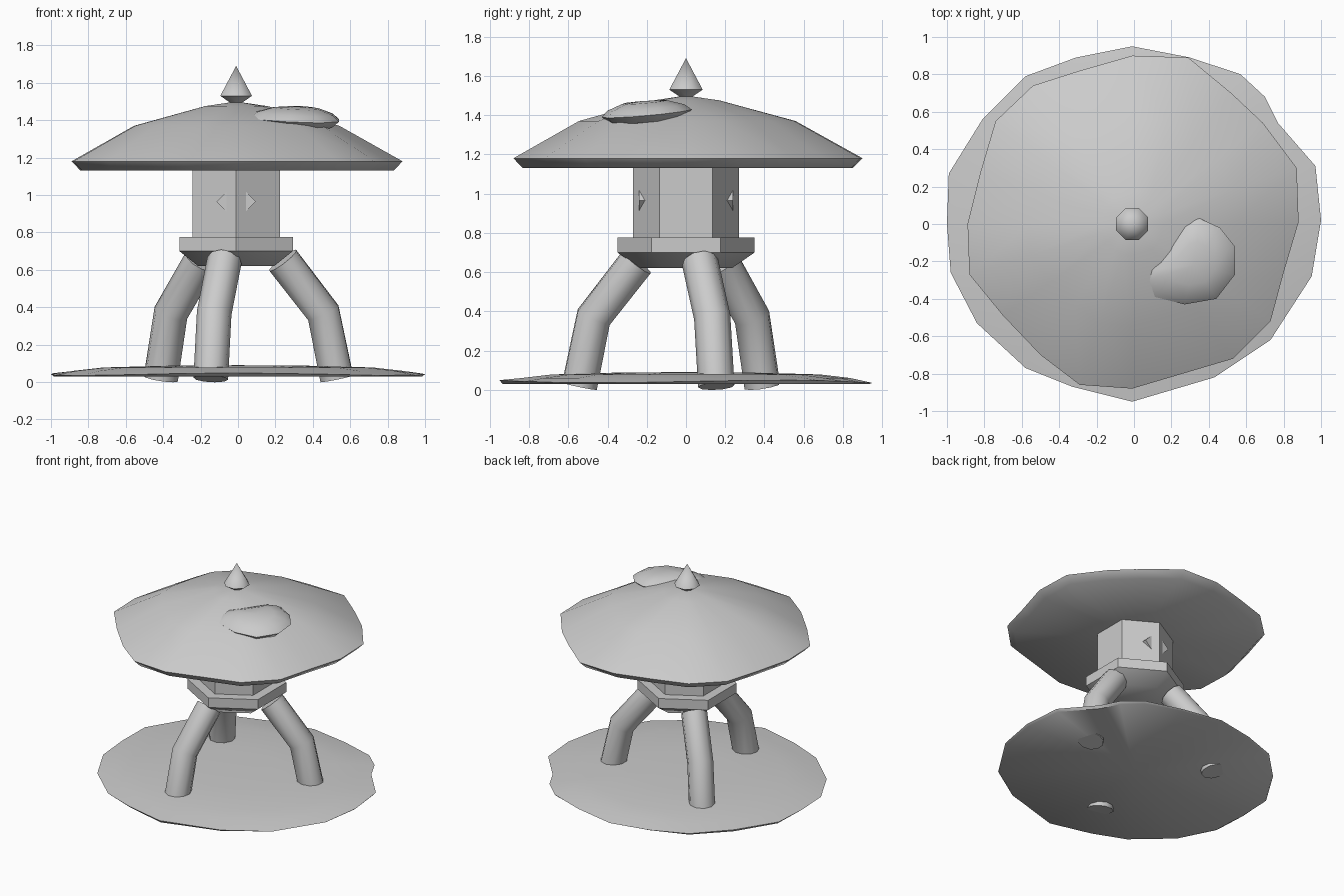
import bpy, bmesh, math
from mathutils import Vector

cube = bpy.data.objects.get("Cube")
if cube:
    bpy.data.objects.remove(cube, do_unlink=True)

stone = bpy.data.materials.new("stone_grey")
stone.use_nodes = True
stone.diffuse_color = (0.6, 0.6, 0.6, 1)
stone.node_tree.nodes["Principled BSDF"].inputs["Base Color"].default_value = (0.6, 0.6, 0.6, 1)

CX = -0.01  # the tower sits slightly off the centre of the base


def skin(name, rings, sharp=50):
    """Join rings of points into a closed surface; one-point rings make tips."""
    bm = bmesh.new()
    rows = [[bm.verts.new(p) for p in ring] for ring in rings]
    for a, b in zip(rows, rows[1:]):
        n = max(len(a), len(b))
        for i in range(n):
            j = (i + 1) % n
            if len(a) == 1:
                bm.faces.new((a[0], b[j], b[i]))
            elif len(b) == 1:
                bm.faces.new((a[i], a[j], b[0]))
            else:
                bm.faces.new((a[i], a[j], b[j], b[i]))
    for end in (rows[0], rows[-1]):
        if len(end) > 1:
            bm.faces.new(end)
    bmesh.ops.recalc_face_normals(bm, faces=bm.faces)
    for f in bm.faces:
        f.smooth = True
    for e in bm.edges:
        e.smooth = e.calc_face_angle(0) < math.radians(sharp)
    mesh = bpy.data.meshes.new(name)
    bm.to_mesh(mesh)
    bm.free()
    mesh.materials.append(stone)
    obj = bpy.data.objects.new(name, mesh)
    bpy.context.collection.objects.link(obj)
    return obj


def scaled(outline, centre, layers, height=lambda x, y: 0.0):
    """Rings made by scaling an outline about a centre at given heights."""
    cx, cy = centre
    rings = []
    for s, z in layers:
        pts = [(cx + (x - cx) * s, cy + (y - cy) * s) for x, y in outline]
        if s == 0:
            pts = pts[:1]
        rings.append([(x, y, z + height(x, y)) for x, y in pts])
    return rings


def polygon(sides, radius=1.0, turn=90):
    return [(CX + radius * math.cos(math.radians(turn) + math.tau * i / sides),
             radius * math.sin(math.radians(turn) + math.tau * i / sides))
            for i in range(sides)]


# Uneven, gently domed base slab
base_outline = [
    (-.01, .95), (-.31, .89), (-.58, .79), (-.81, .56), (-.99, .27), (-1, 0), (-.98, -.26),
    (-.84, -.53), (-.58, -.77), (-.33, -.87), (-.01, -.95), (.43, -.82), (.73, -.62),
    (.95, -.28), (1, .02), (.97, .31), (.77, .54), (.7, .68), (.57, .8), (.3, .89)]
base_rings = scaled(base_outline, (0, 0), [
    (0, .09), (.35, .088), (.72, .078), (.88, .06), (1, .042), (.985, .03), (0, .03)])
base_rings[4] = [(x, y, z + .007 * math.sin(3 * math.atan2(y, x)))
                 for x, y, z in base_rings[4]]
skin("base_slab", base_rings)

# Three bent legs
def leg(name, angle, radius=0.093, sides=10):
    out = Vector((math.cos(angle), math.sin(angle), 0))
    side = Vector((-out.y, out.x, 0))
    up = Vector((0, 0, 1))
    path = [CX * Vector((1, 0, 0)) + out * r + up * z
            for r, z in ((.26, .65), (.485, .37), (.56, .018))]
    rings = []
    for i, p in enumerate(path):
        before = (p - path[i - 1]).normalized() if i else Vector()
        after = (path[i + 1] - p).normalized() if i < 2 else Vector()
        across = side.cross((before + after).normalized())
        rings.append([p + radius * (math.cos(t) * across + math.sin(t) * side)
                      for t in (math.tau * k / sides for k in range(sides))])
    skin(name, rings)


for name, degrees in (("front_leg", 256), ("right_leg", 16), ("back_leg", 136)):
    leg(name, math.radians(degrees))

# Hexagonal platform and lamp chamber
skin("platform", scaled(polygon(6, .35), (CX, 0), [(1, .775), (1, .70), (.67, .62)]))
skin("lamp_chamber", scaled(polygon(6, .27), (CX, 0), [(1, .76), (1, 1.14)]))

# Diamond panel showing on the front and back of the chamber
diamond = [(.105, 0), (0, .105), (-.105, 0), (0, -.105)]
skin("diamond_panel", [[(CX + x, y, .965 + z) for x, z in diamond] for y in (-.24, .24)])

# Wide roof with an undercut rim
roof_outline = [
    (-.01, .9), (-.29, .82), (-.54, .74), (-.74, .55), (-.82, .28), (-.89, 0), (-.88, -.27),
    (-.7, -.49), (-.5, -.7), (-.29, -.86), (-.01, -.88), (.53, -.72), (.73, -.52),
    (.8, -.26), (.88, .01), (.87, .3), (.69, .54), (.52, .7), (.29, .89)]
skin("roof", scaled(roof_outline, (CX, 0), [
    (0, 1.5), (.19, 1.475), (.62, 1.37), (1, 1.18), (.945, 1.13), (0, 1.13)]))

# Pointed finial
skin("finial", scaled(polygon(8, .092, 22.5), (CX, 0), [
    (0, 1.69), (1, 1.53), (.3, 1.49), (.3, 1.47)], lambda x, y: 0))

# Soft clump lying on the roof
clump_outline = [
    (.35, .03), (.27, 0), (.17, -.12), (.06, -.25), (.06, -.31), (.11, -.39), (.27, -.43),
    (.44, -.4), (.54, -.27), (.54, -.12), (.46, -.02)]
skin("roof_clump", scaled(clump_outline, (.32, -.22), [
    (0, 1.475), (.5, 1.468), (.85, 1.44), (1, 1.41), (.82, 1.373), (0, 1.36)],
    lambda x, y: .09 * (y + .2) - .05 * (x - .3)), sharp=75)
